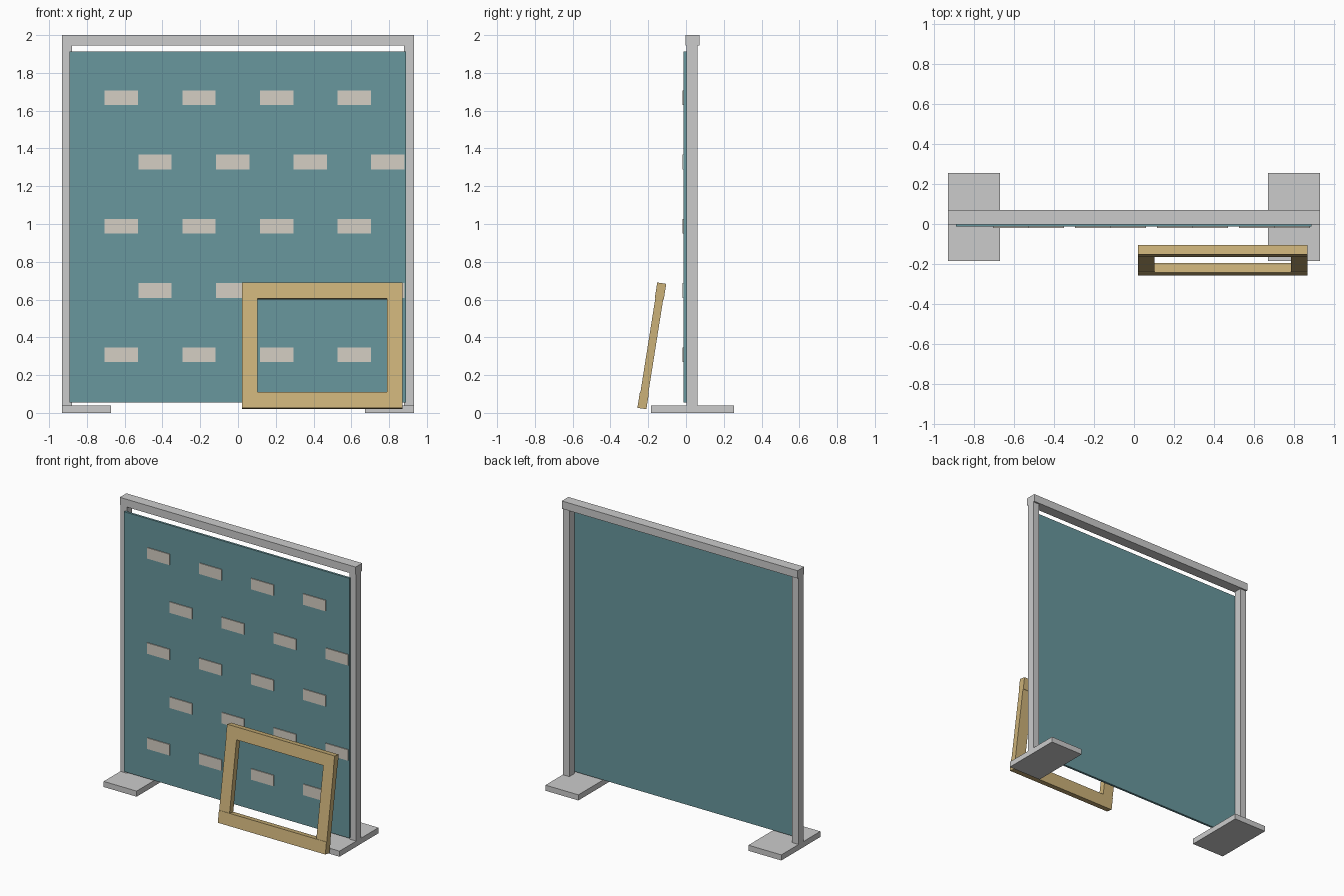
import bpy, math
from mathutils import Matrix, Vector

if "Cube" in bpy.data.objects:
    bpy.data.objects.remove(bpy.data.objects["Cube"])


def material(name, rgb):
    m = bpy.data.materials.new(name)
    m.diffuse_color = (*rgb, 1)
    m.use_nodes = True
    m.node_tree.nodes["Principled BSDF"].inputs["Base Color"].default_value = m.diffuse_color
    return m


TEAL = material("teal", (0.14, 0.31, 0.34))
CREAM = material("cream", (0.66, 0.62, 0.55))
WOOD = material("wood", (0.60, 0.44, 0.19))


def box(name, x, y, z, mat=None, xform=None):
    """Box from (min, max) ranges, optionally transformed."""
    bpy.ops.mesh.primitive_cube_add(size=1)
    o = bpy.context.object
    o.name = name
    lo, hi = Vector((x[0], y[0], z[0])), Vector((x[1], y[1], z[1]))
    m = Matrix.Translation((lo + hi) / 2) @ Matrix.Diagonal((*(hi - lo), 1))
    o.data.transform(m)
    if xform:
        o.matrix_world = xform
    if mat:
        o.data.materials.append(mat)
    return o


# Stand: feet and posts on both sides, bar across the top
for side, s in (("left", -1), ("right", 1)):
    box(side + "_foot", sorted((s * 0.672, s * 0.932)), (-0.185, 0.255), (0, 0.04))
    box(side + "_post", sorted((s * 0.88, s * 0.932)), (0.003, 0.06), (0.04, 1.945))
box("top_bar", (-0.932, 0.932), (-0.003, 0.071), (1.945, 2.0))

# Backing panel
box("panel", (-0.893, 0.889), (-0.013, 0.003), (0.055, 1.912), TEAL)

# Staggered rows of raised tiles
for row in range(5):
    z = 1.668 - row * 0.34
    for col in range(4):
        x = -0.706 + col * 0.411 + (row % 2) * 0.178
        box(f"tile_{row}_{col}", (x, x + 0.177), (-0.019, -0.012),
            (z - 0.039, z + 0.039), CREAM)

# Wooden frame leaning back toward the panel
lean = Matrix.Translation((0.445, -0.181, 0.355)) @ Matrix.Rotation(math.radians(-9), 4, "X")
for name, s in (("frame_bottom_rail", -1), ("frame_top_rail", 1)):
    box(name, (-0.425, 0.425), (-0.024, 0.024), sorted((s * 0.251, s * 0.336)), WOOD, lean)
for name, s in (("frame_left_stile", -1), ("frame_right_stile", 1)):
    box(name, sorted((s * 0.343, s * 0.425)), (-0.021, 0.021), (-0.251, 0.251), WOOD, lean)
